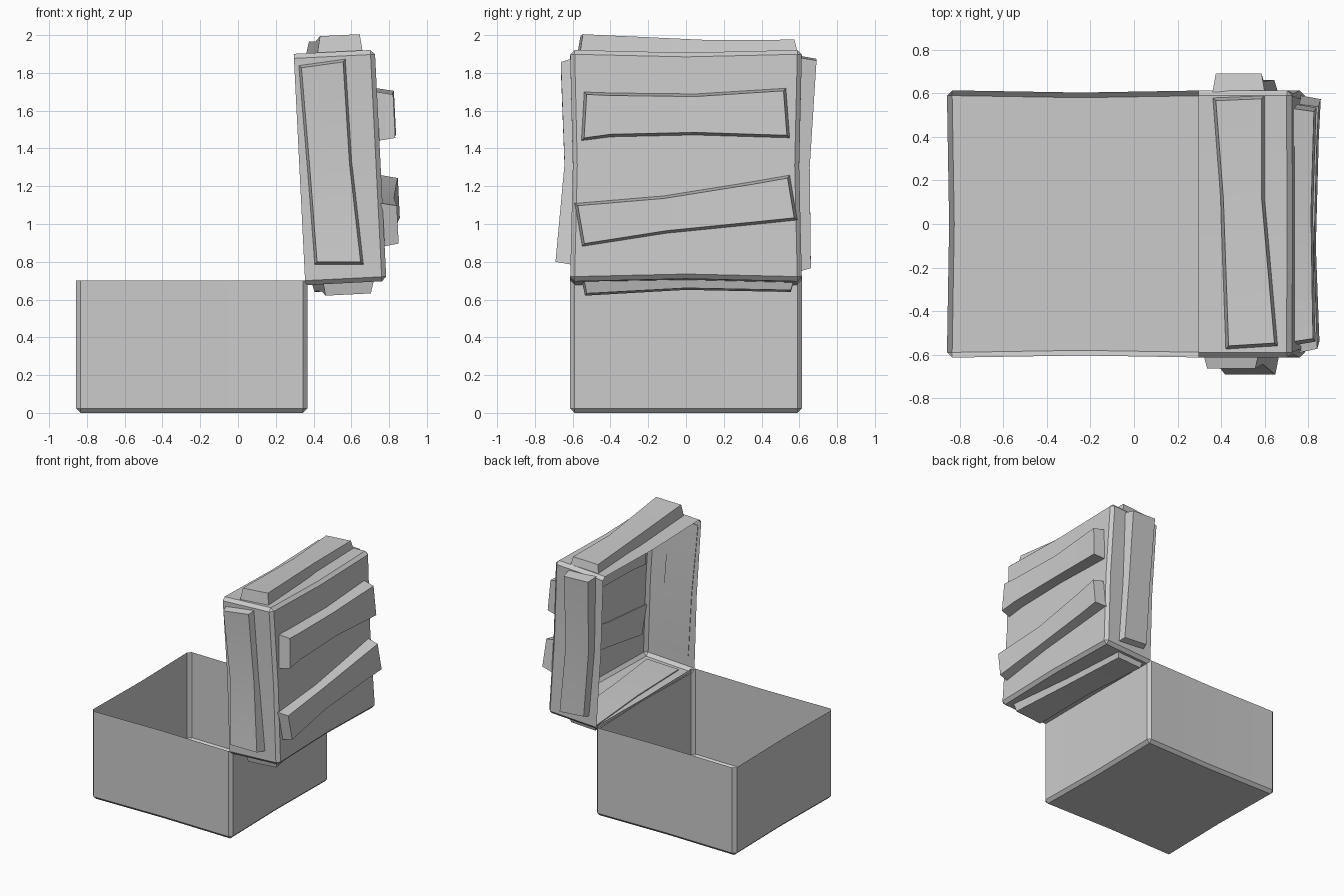
import bpy, bmesh
from mathutils import Matrix, Vector

if "Cube" in bpy.data.objects:
    bpy.data.objects.remove(bpy.data.objects["Cube"])

TILT = 0.05          # lean of the open lid
HALF = 0.613         # half width of the crate


def finish(bm, name, matrix=None):
    if matrix:
        bm.transform(matrix)
    me = bpy.data.meshes.new(name)
    bm.to_mesh(me)
    bm.free()
    ob = bpy.data.objects.new(name, me)
    bpy.context.collection.objects.link(ob)
    bpy.ops.object.select_all(action='DESELECT')
    ob.select_set(True)
    bpy.context.view_layer.objects.active = ob
    bpy.ops.object.shade_smooth_by_angle(angle=0.5)
    return ob


def open_box(name, depth, pinch, matrix):
    """Thin tray opening towards local +z, chamfered edges, walls pinched at the middle."""
    bm = bmesh.new()
    bmesh.ops.create_cube(bm, size=1)
    for v in bm.verts:
        v.co = Vector((v.co.x * 2 * HALF, v.co.y * 2 * HALF, (v.co.z + 0.5) * depth))
    edges = [e for e in bm.edges if min(v.co.z for v in e.verts) < 0.01]
    bmesh.ops.bevel(bm, geom=edges, offset=0.024, segments=1, affect='EDGES')
    bm.normal_update()
    top = [f for f in bm.faces if f.normal.z > 0.9]
    bmesh.ops.delete(bm, geom=top, context='FACES')
    for n in ((1, 0, 0), (0, 1, 0)):
        bmesh.ops.bisect_plane(bm, geom=bm.verts[:] + bm.edges[:] + bm.faces[:],
                               plane_co=(0, 0, 0), plane_no=n)
    for v in bm.verts:
        if abs(v.co.x) < 1e-4:
            v.co.y *= 1 - pinch / HALF
        elif abs(v.co.y) < 1e-4:
            v.co.x *= 1 - pinch / HALF
    return finish(bm, name, matrix)


def plank(name, stations, place, sink=0.022, inset=0.015):
    """Bent plank: each station is (edge a, edge b, height); place() maps (u, v, h) to 3D."""
    bm = bmesh.new()
    rings = []
    last = len(stations) - 1
    for i, (a, b, h) in enumerate(stations):
        a, b = Vector(a), Vector(b)
        across = (b - a).normalized() * inset
        mid = (a + b) / 2
        along = Vector((0, 0))
        if i in (0, last):
            nb = stations[1 if i == 0 else last - 1]
            along = ((Vector(nb[0]) + Vector(nb[1])) / 2 - mid).normalized() * inset
        low = -0.008 if i in (0, last) else -sink
        pts = [(a, low), (b, low), (b - across + along, h), (a + across + along, h)]
        rings.append([bm.verts.new(place(p.x, p.y, k)) for p, k in pts])
    for r, s in zip(rings, rings[1:]):
        for k in range(4):
            j = (k + 1) % 4
            bm.faces.new((r[k], r[j], s[j], s[k]))
    bm.faces.new(rings[0])
    bm.faces.new(rings[-1])
    bmesh.ops.recalc_face_normals(bm, faces=bm.faces[:])
    return finish(bm, name)


# Crate body and the lid standing open on its right edge
open_box("crate_body", 0.70, 0.010, Matrix.Translation((-0.245, 0, 0)))
up = Vector((-TILT, 0, 1)).normalized()
inward = Vector((-1, 0, -TILT)).normalized()
lid = Matrix((up, Vector((0, 1, 0)), inward)).transposed().to_4x4()
lid.translation = (0.755, 0, 1.31)
open_box("crate_lid", 0.43, 0.014, lid)


# Faces of the lid that carry planks
def on_outer(y, z, h):
    return (0.755 - TILT * (z - 1.31) + h, y, z)


def on_front(x, z, h):
    return (x, -HALF - h, z)


def on_back(x, z, h):
    return (x, HALF + h, z)


def on_top(x, y, h):
    return (x, y, 1.912 + TILT * (x - 0.51) + h)


def on_bottom(x, y, h):
    return (x, y, 0.69 + TILT * (x - 0.57) - h)


# Planks across the outer face
plank("upper_outer_plank", [((-0.54, 1.70), (-0.555, 1.44), 0.085),
                            ((-0.40, 1.695), (-0.40, 1.46), 0.082),
                            ((0.05, 1.69), (0.05, 1.47), 0.075),
                            ((0.53, 1.72), (0.55, 1.455), 0.090)], on_outer, sink=0.008)
plank("lower_outer_plank", [((-0.59, 1.11), (-0.55, 0.88), 0.075),
                            ((-0.12, 1.15), (-0.10, 0.95), 0.062),
                            ((0.35, 1.225), (0.40, 1.0), 0.078),
                            ((0.55, 1.26), (0.59, 1.02), 0.088)], on_outer, sink=0.008)

# Planks around the four sides
plank("front_plank", [((0.32, 1.84), (0.57, 1.875), 0.05),
                      ((0.365, 1.30), (0.605, 1.32), 0.03),
                      ((0.405, 0.785), (0.665, 0.785), 0.078)], on_front)
plank("back_plank", [((0.36, 1.89), (0.60, 1.88), 0.078),
                     ((0.38, 1.30), (0.61, 1.30), 0.042),
                     ((0.42, 0.77), (0.66, 0.75), 0.048)], on_back)
plank("top_plank", [((0.36, 0.58), (0.60, 0.59), 0.06),
                    ((0.395, 0.12), (0.60, 0.12), 0.058),
                    ((0.42, -0.575), (0.66, -0.56), 0.086)], on_top)
plank("bottom_plank", [((0.39, 0.57), (0.63, 0.57), 0.042),
                       ((0.42, 0.0), (0.65, 0.0), 0.032),
                       ((0.45, -0.55), (0.72, -0.54), 0.064)], on_bottom)
